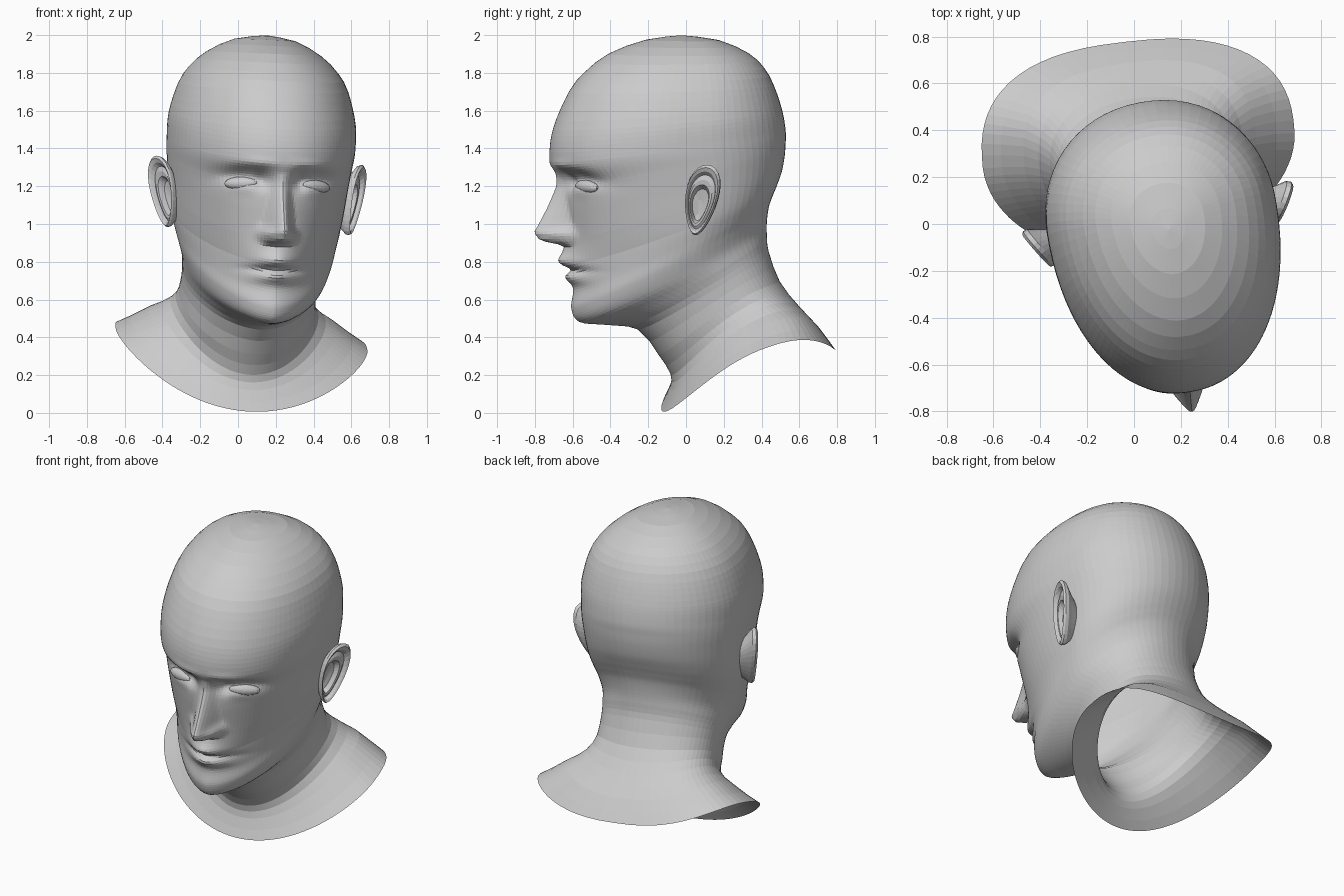
import bpy, bmesh
from math import sin, cos, pi, exp, radians

if "Cube" in bpy.data.objects:
    bpy.data.objects.remove(bpy.data.objects["Cube"])

# Cross-section rings from collar to crown: front y, front z, back y, back z, half width
RINGS = [
    (-.115, .005, .79, .34, .672), (-.07, .12, .70, .46, .50),
    (-.07, .20, .60, .57, .395), (-.14, .31, .50, .70, .365), (-.25, .44, .44, .86, .362),
    (-.42, .465, .43, .95, .373), (-.565, .48, .43, 1.02, .387), (-.61, .55, .44, 1.10, .412),
    (-.60, .65, .46, 1.16, .433), (-.61, .78, .48, 1.21, .453), (-.63, .92, .505, 1.28, .465),
    (-.65, 1.06, .52, 1.36, .475), (-.67, 1.20, .525, 1.43, .485), (-.725, 1.33, .525, 1.50, .492),
    (-.71, 1.50, .505, 1.61, .488), (-.625, 1.70, .46, 1.74, .445), (-.545, 1.80, .41, 1.83, .39),
    (-.42, 1.90, .33, 1.905, .30), (-.22, 1.975, .17, 1.975, .16), (-.03, 2.0, -.03, 2.0, 0)]
LIFT = [.215, .19, .15, .08, .02] + [0] * 15              # raises ring sides over the shoulders
FRONT = [2] * 4 + [1.8] + [1.65] * 5 + [1.8, 1.92, 2.05] + [2.13] * 4 + [2] * 3   # front roundness
BACK = [2.5] * 2 + [2.2] + [2.1] * 17                     # back roundness
STEPS = [2, 2, 2, 2, 3, 4, 6, 7, 10, 10, 10, 10, 10, 6, 4, 2, 2, 2, 2]
N = 96


def bump(d, s):
    return exp(-(d / s) ** 2)


def table(pts, v):
    if v <= pts[0][0]:
        return pts[0][1]
    for (a, p), (b, q) in zip(pts, pts[1:]):
        if v <= b:
            return p + (q - p) * (v - a) / (b - a)
    return pts[-1][1]


def blend(vals, i, t):
    return vals[i] + (vals[min(i + 1, len(vals) - 1)] - vals[i]) * t


def spline(rows, i, t):
    r = [rows[max(0, min(len(rows) - 1, i + k))] for k in (-1, 0, 1, 2)]
    return [.5 * (2 * b + (c - a) * t + (2 * a - 5 * b + 4 * c - d) * t * t
                  + (3 * b - a - 3 * c + d) * t ** 3) for a, b, c, d in zip(*r)]


def place(x, y, z, k=1):
    """Turn and tilt the symmetric shape; k runs from collar (0) to head (1)."""
    roll, yaw = radians(4.5 - 2 * k), radians(6.5 + 4 * k)
    z -= 1.1
    y += .1
    x, z = x * cos(roll) + z * sin(roll), z * cos(roll) - x * sin(roll)
    return (.124 + x * cos(yaw) - y * sin(yaw), -.1 + x * sin(yaw) + y * cos(yaw), z + 1.1)


def loft(name, rings):
    bm = bmesh.new()
    vs = [[bm.verts.new(p) for p in r] for r in rings]
    for a, b in zip(vs, vs[1:]):
        for j in range(len(a)):
            n = (j + 1) % len(a)
            bm.faces.new((a[j], a[n], b[n], b[j]))
    bmesh.ops.remove_doubles(bm, verts=bm.verts, dist=.0004)
    bmesh.ops.recalc_face_normals(bm, faces=bm.faces)
    me = bpy.data.meshes.new(name)
    bm.to_mesh(me)
    bm.free()
    ob = bpy.data.objects.new(name, me)
    bpy.context.collection.objects.link(ob)


def face_relief(x, z):
    """Forward push of nose, mouth, brow and eyes."""
    x = abs(x)
    # nose ridge and wings
    h = table([(.885, 0), (.912, .14), (.955, .178), (1.08, .095), (1.2, .03), (1.27, 0)], z)
    w = table([(.95, .105), (1.08, .085), (1.2, .065), (1.3, .05)], z)
    f = h * (.5 + .5 * cos(pi * min(1, x / w)))
    f += .045 * bump(x - .075, .032) * bump(z - .945, .035)
    # mouth
    f += .04 * bump(x, .14) * bump(z - .83, .08)
    f += bump(x, .11) * (.035 * bump(z - .8, .035) + .036 * bump(z - .715, .032))
    f -= .025 * bump(x, .13) * bump(z - .758, .018)
    # brow and eye sockets
    f += .012 * bump(x - .15, .11) * bump(z - 1.315, .025)
    ex, ez = x - .2, z - 1.207
    f -= .068 * bump(ex, .11) * bump(z - 1.24, .055)
    f -= .03 * bump(x - .1, .04) * bump(z - 1.23, .05)
    # eyelids
    f += .03 * bump(ex, .085) * bump(ez, .045)
    return f


def head_ring(i, t):
    yf, zf, yb, zb, w = spline(RINGS, i, t)
    lift, ef, eb = blend(LIFT, i, t), blend(FRONT, i, t), blend(BACK, i, t)
    k = max(0, min(1, (i + t) / 5))
    c = yf + (yb - yf) * (.5 + .1 * k)
    pts = []
    for j in range(N):
        a = 2 * pi * j / N
        a -= .55 * sin(a)                      # denser at the face
        s, co = sin(a), cos(a)
        q = 2 / (ef if co > 0 else eb)
        x = max(w, 0) * abs(s) ** q * (1 if s > 0 else -1)
        y = c + (yf - c) * co ** q if co > 0 else c + (yb - c) * (-co) ** q
        z = zf + (zb - zf) * (y - yf) / max(yb - yf, 1e-6) + lift * s * s
        if y < -.25 and z > .6:
            y -= face_relief(x, z)
        pts.append(place(x, y, z, k))
    return pts


# Head, neck and open collar in one skin
rings = [head_ring(i, s / n) for i, n in enumerate(STEPS) for s in range(n)]
rings.append(head_ring(len(RINGS) - 1, 0))
loft("head_and_neck", rings)

# Ears: cupped shell, scale of the outline and outward offset per ring
CUP = [(.55, -.06), (.8, -.02), (.97, .005), (1, .025), (.94, .037), (.85, .03), (.77, .01),
       (.66, .018), (.55, .016), (.45, -.015), (.2, -.022), (0, -.022)]


def ear_ring(side, scale, out):
    pts = []
    for j in range(28):
        a = 2 * pi * j / 28
        v = .188 * sin(a) * scale - .05 * (1 - scale)
        u = .09 * cos(a) * scale * (1 + .28 * sin(a)) - .03 * (1 - scale)
        x = .5 + out * cos(pi / 6) + u * sin(pi / 6) + .17 * v
        y = u * cos(pi / 6) - out * sin(pi / 6) + .13 * v
        pts.append(place(side * x, y, 1.15 + v))
    return pts


# Eyeballs: flattened spheres slanted to follow the face
def eye_ring(side, a):
    pts = []
    for j in range(20):
        b = 2 * pi * j / 20
        x = .082 * sin(a) * cos(b)
        z = .034 * sin(a) * sin(b) - .05 * x
        pts.append(place(side * (.203 + x), -.57 - .034 * cos(a) + .45 * x, 1.207 + z))
    return pts


for name, side in (("right", 1), ("left", -1)):
    loft("ear_" + name, [ear_ring(side, s, o) for s, o in CUP])
    loft("eye_" + name, [eye_ring(side, pi * i / 10) for i in range(11)])
